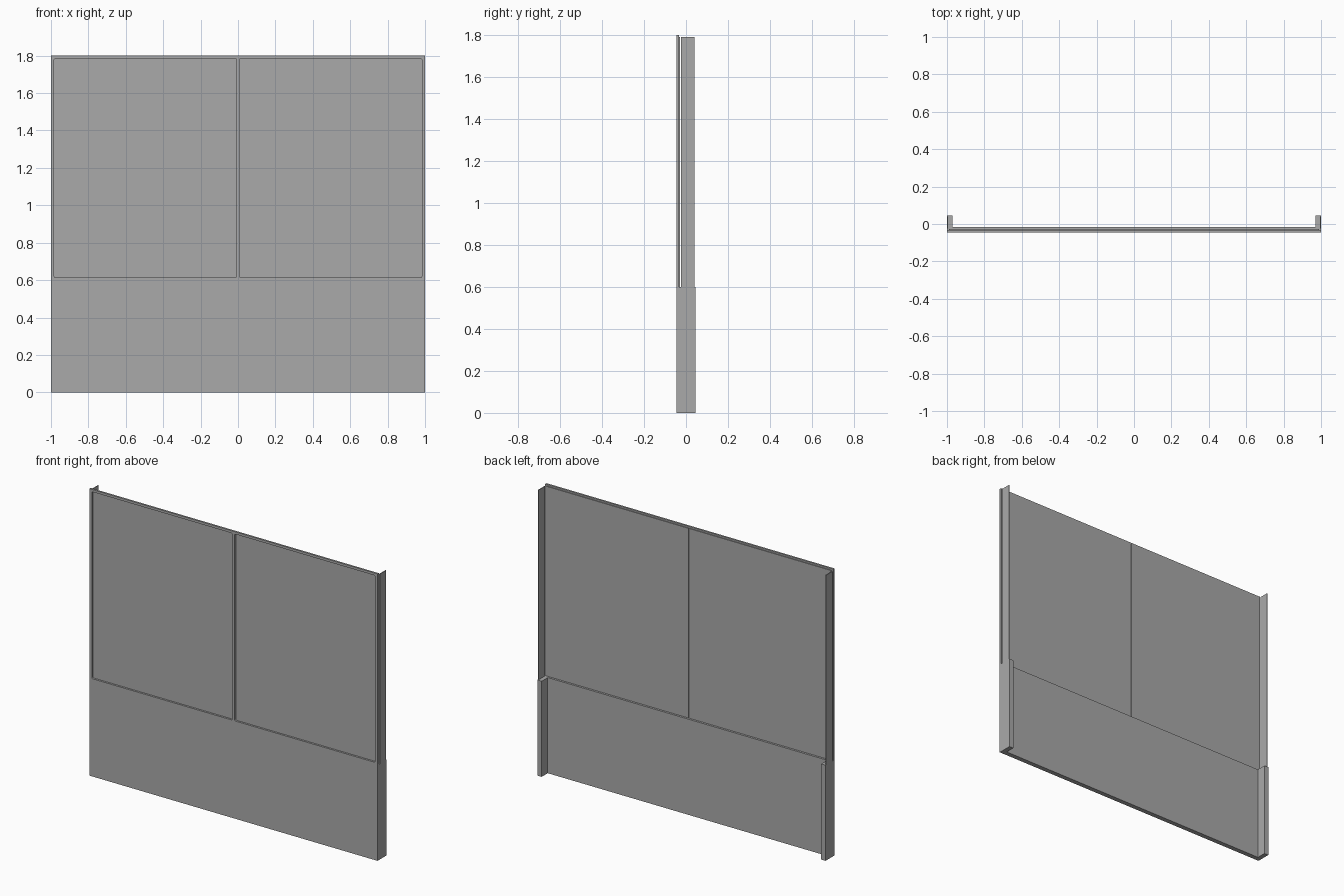
import bpy
import bmesh

cube = bpy.data.objects.get("Cube")
if cube:
    bpy.data.objects.remove(cube, do_unlink=True)

grey = bpy.data.materials.new("plain_grey")
grey.use_nodes = True
grey.diffuse_color = (0.4, 0.4, 0.4, 1)
grey.node_tree.nodes["Principled BSDF"].inputs["Base Color"].default_value = (0.4, 0.4, 0.4, 1)


def make_object(name, bm):
    bmesh.ops.recalc_face_normals(bm, faces=bm.faces)
    mesh = bpy.data.meshes.new(name)
    bm.to_mesh(mesh)
    bm.free()
    mesh.materials.append(grey)
    obj = bpy.data.objects.new(name, mesh)
    bpy.context.collection.objects.link(obj)
    return obj


def box(name, xs, ys, zs, corner=0):
    """Box from (min, max) ranges; corner rounds the edges running along y."""
    bm = bmesh.new()
    bmesh.ops.create_cube(bm, size=1)
    for v in bm.verts:
        v.co = [r[0] if c < 0 else r[1] for c, r in zip(v.co, (xs, ys, zs))]
    if corner:
        edges = [e for e in bm.edges if abs(e.verts[0].co.y - e.verts[1].co.y) > 1e-4]
        bmesh.ops.bevel(bm, geom=edges, offset=corner, segments=3, profile=0.5, affect='EDGES')
    return make_object(name, bm)


def prism(name, outline, z0, z1):
    """Extrude a plan outline upwards."""
    bm = bmesh.new()
    face = bm.faces.new([bm.verts.new((x, y, z0)) for x, y in outline])
    up = bmesh.ops.extrude_face_region(bm, geom=[face])["geom"]
    for v in up:
        if isinstance(v, bmesh.types.BMVert):
            v.co.z = z1
    return make_object(name, bm)


def span(side, a, b):
    return tuple(sorted((side * a, side * b)))


HALF, FRONT, BACK = 1.0, -0.045, 0.045
SILL, TOP = 0.6, 1.8

# Lower panel with a return at each end, as one channel-shaped solid
half_plan = [(HALF, FRONT), (HALF, BACK), (0.97, BACK), (0.97, -0.015)]
plan = half_plan + [(-x, y) for x, y in reversed(half_plan)]
prism("lower_panel", plan, 0, SILL)

# Upper frame with two rounded openings
frame = box("upper_frame", (-HALF, HALF), (FRONT, -0.033), (SILL, TOP))
for side in (-1, 1):
    cutter = box("opening_cutter", span(side, 0.008, 0.983), (-0.1, 0.1), (0.613, 1.785), 0.008)
    cutter.hide_render = True
    cut = frame.modifiers.new("opening", 'BOOLEAN')
    cut.operation = 'DIFFERENCE'
    cut.solver = 'EXACT'
    cut.object = cutter
    bpy.context.view_layer.objects.active = frame
    bpy.ops.object.modifier_apply(modifier=cut.name)
    bpy.data.objects.remove(cutter, do_unlink=True)

# Infill panes behind the openings, and thin fins at the ends
for side, label in ((-1, "right"), (1, "left")):
    box(label + "_pane", span(side, 0.003, 0.99), (-0.033, -0.028), (SILL, 1.79))
    box(label + "_end_fin", span(side, 0.995, HALF), (-0.023, 0.04), (SILL, 1.79))
